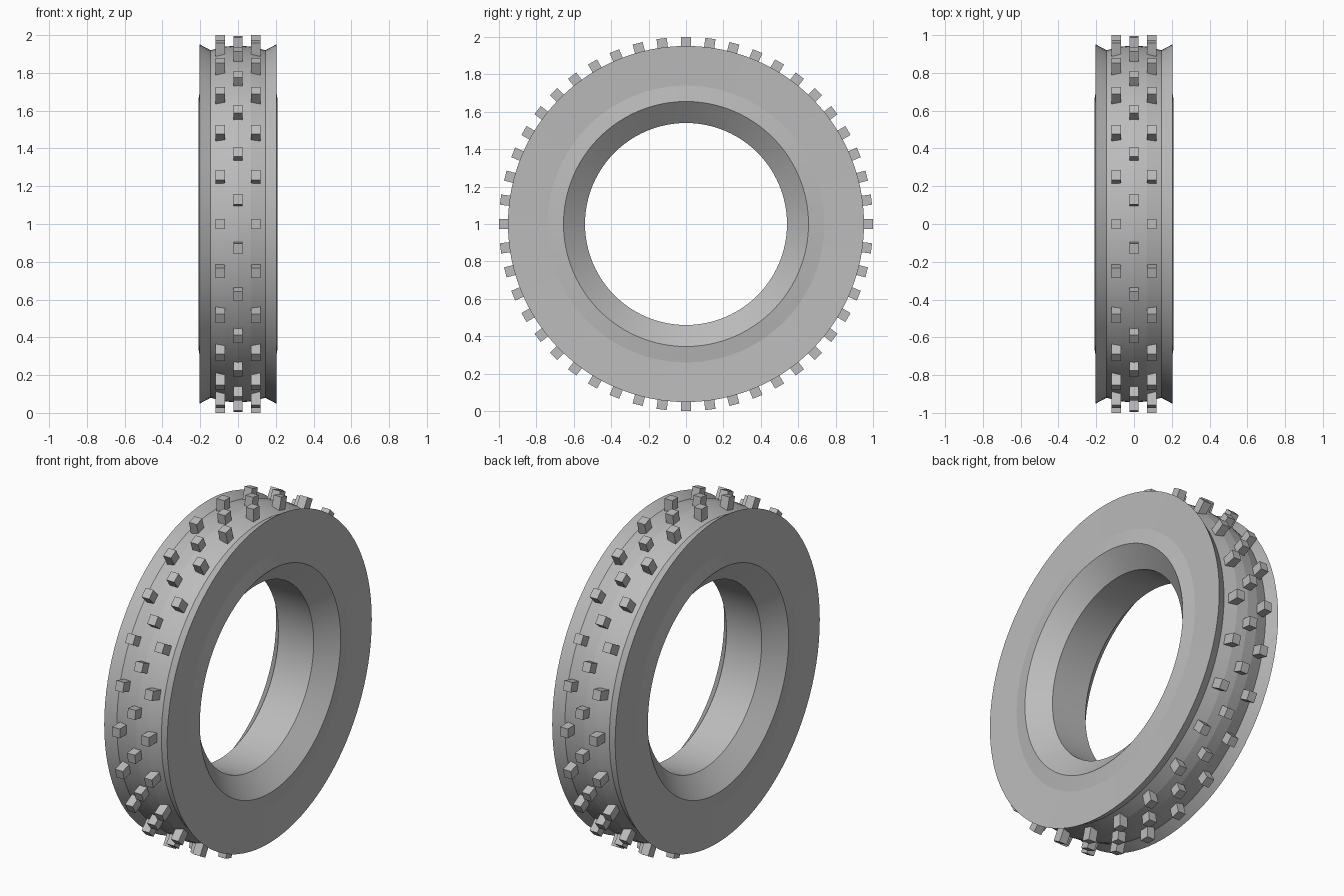
import bpy
import bmesh
import math
from mathutils import Matrix

cube = bpy.data.objects.get("Cube")
if cube:
    bpy.data.objects.remove(cube, do_unlink=True)

grey = bpy.data.materials.new("rubber grey")
grey.use_nodes = True
colour = (0.5, 0.5, 0.5, 1)
grey.diffuse_color = colour
grey.node_tree.nodes["Principled BSDF"].inputs["Base Color"].default_value = colour


def add_object(name, bm):
    bmesh.ops.recalc_face_normals(bm, faces=bm.faces)
    mesh = bpy.data.meshes.new(name)
    bm.to_mesh(mesh)
    bm.free()
    mesh.materials.append(grey)
    obj = bpy.data.objects.new(name, mesh)
    bpy.context.collection.objects.link(obj)
    obj.location.z = 1
    return obj


# Tyre body: half profile (x, radius) from crown to bore, mirrored and spun
SEGMENTS = 96
half = [(0, 0.945), (0.07, 0.939), (0.145, 0.92), (0.205, 0.952),
        (0.197, 0.74), (0.21, 0.655), (0.115, 0.54)]
profile = half + [(-x, r) for x, r in reversed(half[1:])]
bm = bmesh.new()
rings = []
for i in range(SEGMENTS):
    a = math.tau * i / SEGMENTS
    rings.append([bm.verts.new((x, r * math.cos(a), r * math.sin(a))) for x, r in profile])
for i, ring in enumerate(rings):
    following = rings[(i + 1) % SEGMENTS]
    for j in range(len(profile)):
        k = (j + 1) % len(profile)
        bm.faces.new((ring[j], ring[k], following[k], following[j]))
tyre = add_object("tyre_body", bm)
bpy.context.view_layer.objects.active = tyre
tyre.select_set(True)
bpy.ops.object.shade_smooth_by_angle(angle=math.radians(5))
tyre.select_set(False)


# Tread knobs: one row of blocks around the crown
def knob_row(name, x, offset, count=24):
    bm = bmesh.new()
    for i in range(count):
        turn = Matrix.Rotation(math.tau * (i + offset) / count, 4, "X")
        place = Matrix.Translation((x, 0.955, 0))
        size = Matrix.Diagonal((0.05, 0.09, 0.055, 1))
        bmesh.ops.create_cube(bm, size=1, matrix=turn @ place @ size)
    add_object(name, bm)


knob_row("left_knobs", 0.095, 0)
knob_row("right_knobs", -0.095, 0)
knob_row("centre_knobs", 0, 0.5)
